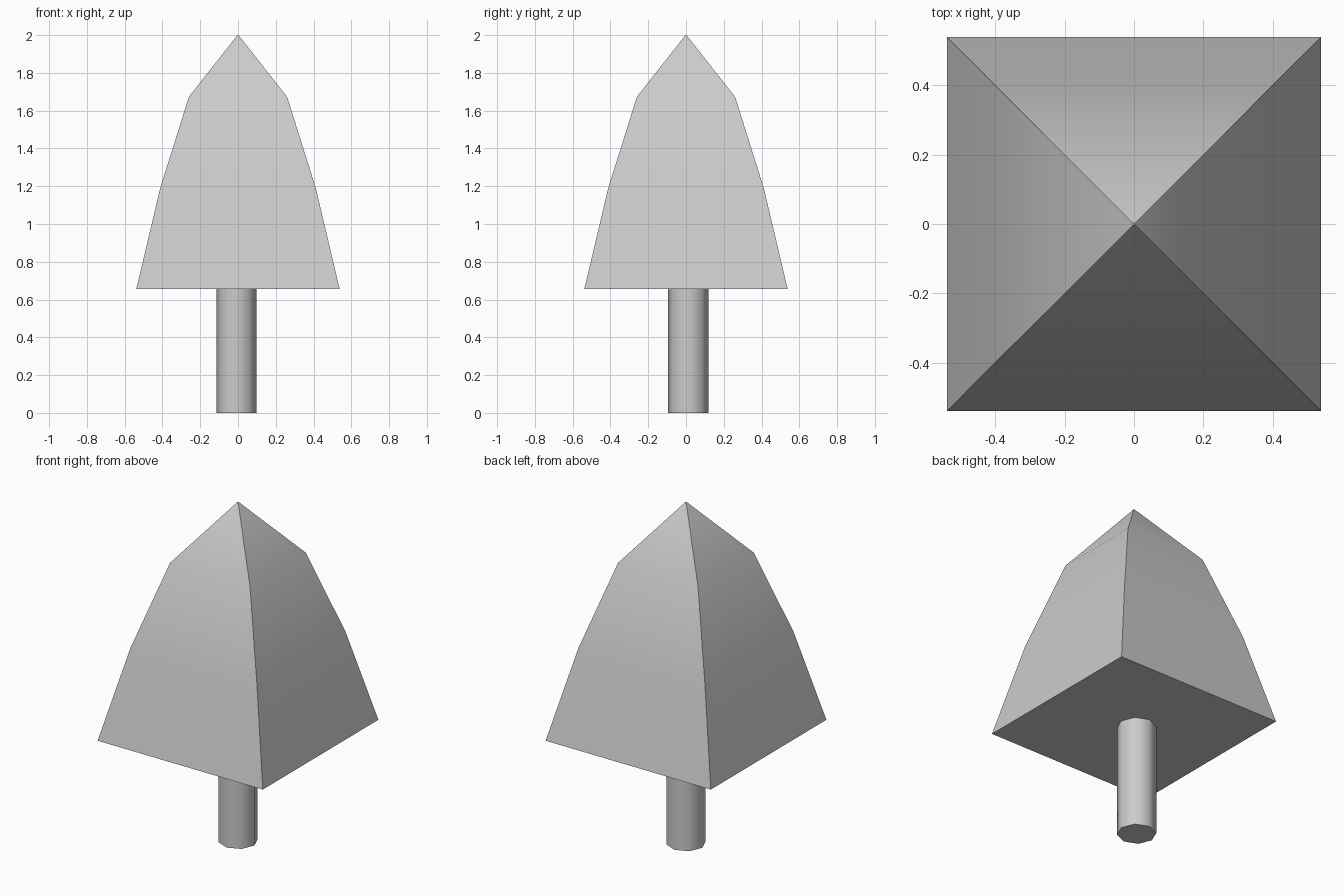
import bpy, bmesh, math

if "Cube" in bpy.data.objects:
    bpy.data.objects.remove(bpy.data.objects["Cube"])


def lathe(name, profile, sides, turn, centre=(0, 0)):
    """Stack n-sided rings given as (corner radius, height) and cap both ends."""
    bm = bmesh.new()
    rings = []
    for r, z in profile:
        angles = [turn + 2 * math.pi * i / sides for i in range(sides)]
        rings.append([bm.verts.new((centre[0] + r * math.cos(a),
                                    centre[1] + r * math.sin(a), z)) for a in angles])
    for low, high in zip(rings, rings[1:]):
        for i in range(sides):
            j = (i + 1) % sides
            bm.faces.new((low[i], low[j], high[j], high[i]))
    bm.faces.new(rings[0][::-1])
    bm.faces.new(rings[-1])
    bmesh.ops.recalc_face_normals(bm, faces=bm.faces[:])
    mesh = bpy.data.meshes.new(name)
    bm.to_mesh(mesh)
    bm.free()
    obj = bpy.data.objects.new(name, mesh)
    bpy.context.collection.objects.link(obj)
    return obj


def smooth(obj, degrees):
    bpy.ops.object.select_all(action='DESELECT')
    obj.select_set(True)
    bpy.context.view_layer.objects.active = obj
    bpy.ops.object.shade_smooth_by_angle(angle=math.radians(degrees))


# Square canopy: half width at each height, tapering to a tiny flat tip
half_widths = [(0.538, 0.657), (0.412, 1.19), (0.26, 1.673), (0.003, 2.0)]
canopy = lathe("canopy", [(w * math.sqrt(2), z) for w, z in half_widths], 4, math.pi / 4)
smooth(canopy, 30)

# Eight-sided trunk, set slightly off centre
trunk = lathe("trunk", [(0.106, 0.0), (0.106, 0.66)], 8, 0, (-0.008, 0.012))
smooth(trunk, 50)
